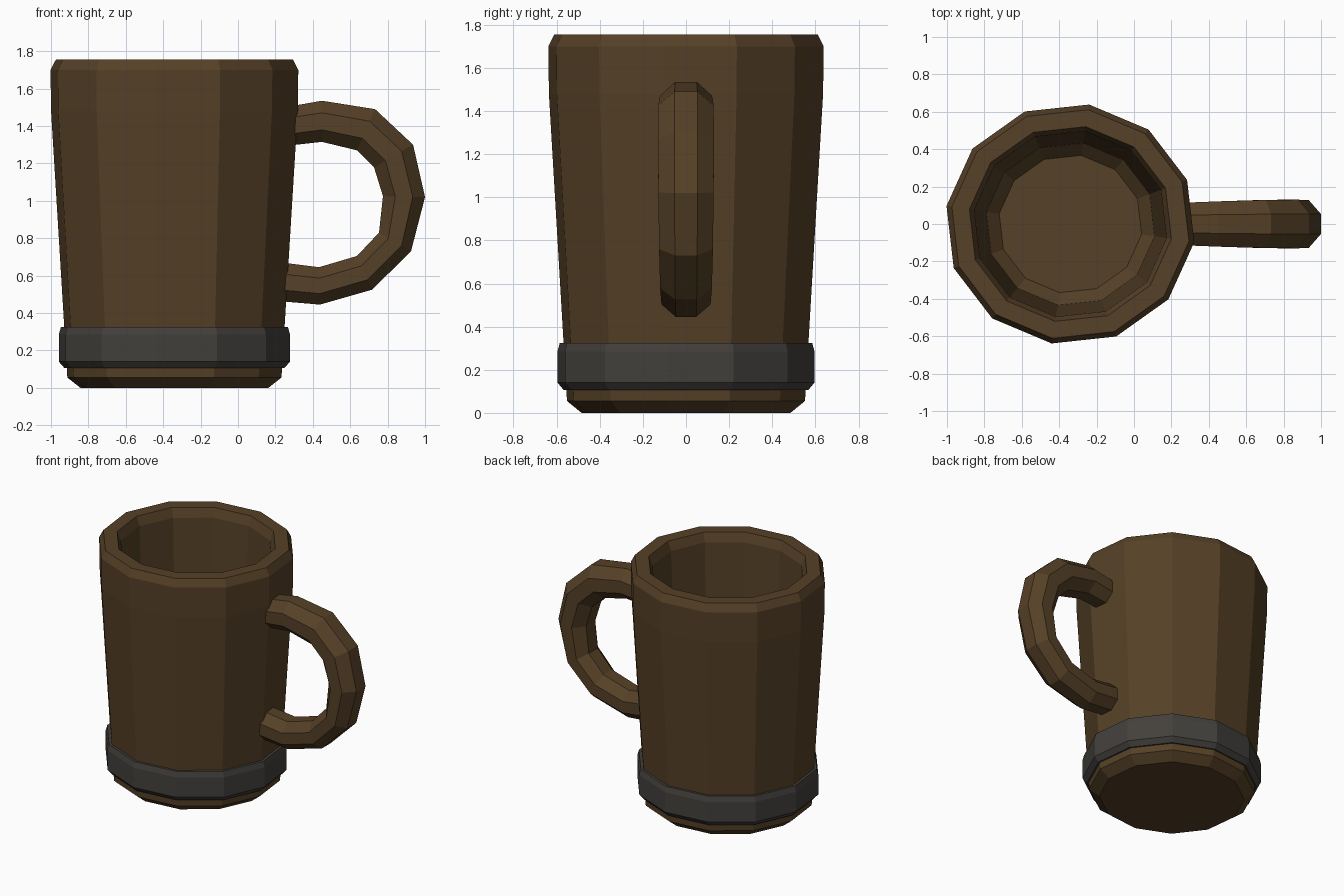
import bpy
import bmesh
import math

cube = bpy.data.objects.get("Cube")
if cube:
    bpy.data.objects.remove(cube, do_unlink=True)

SIDES = 12
TURN = math.radians(-8.6)
CENTRE_X = -0.34
SQUASH = 0.964


def material(name, rgb):
    mat = bpy.data.materials.new(name)
    mat.use_nodes = True
    mat.diffuse_color = (*rgb, 1)
    bsdf = mat.node_tree.nodes["Principled BSDF"]
    bsdf.inputs["Base Color"].default_value = (*rgb, 1)
    bsdf.inputs["Roughness"].default_value = 0.8
    return mat


def loft(name, rings, mat, closed=False):
    """Skin a list of point rings; cap both ends, or join last ring to first."""
    bm = bmesh.new()
    loops = [[bm.verts.new(p) for p in ring] for ring in rings]
    pairs = list(zip(loops, loops[1:]))
    if closed:
        pairs.append((loops[-1], loops[0]))
    else:
        bm.faces.new(loops[0])
        bm.faces.new(loops[-1])
    for a, b in pairs:
        for i in range(len(a)):
            j = (i + 1) % len(a)
            bm.faces.new((a[i], a[j], b[j], b[i]))
    bmesh.ops.recalc_face_normals(bm, faces=bm.faces)
    mesh = bpy.data.meshes.new(name)
    bm.to_mesh(mesh)
    bm.free()
    mesh.materials.append(mat)
    obj = bpy.data.objects.new(name, mesh)
    bpy.context.collection.objects.link(obj)
    return obj


def round_ring(radius, z):
    angles = [TURN + math.tau * i / SIDES for i in range(SIDES)]
    return [(CENTRE_X + radius * math.cos(a),
             SQUASH * radius * math.sin(a), z) for a in angles]


def handle_ring(outer, inner, width):
    """Octagon spanning the outer and inner edge points of the grip."""
    cx, cz = (outer[0] + inner[0]) / 2, (outer[1] + inner[1]) / 2
    hx, hz = (outer[0] - inner[0]) / 2, (outer[1] - inner[1]) / 2
    ring = []
    for i in range(8):
        a = math.tau * (i + 0.5) / 8
        k = 1 / math.cos(math.pi / 8)
        c, s = k * math.cos(a), k * math.sin(a)
        ring.append((cx + hx * c, width * s, cz + hz * c))
    return ring


wood = material("brown wood", (0.092, 0.052, 0.020))
iron = material("dark iron", (0.056, 0.051, 0.045))

# Hollow cup: outside from the base up, over the rim, down to the floor
cup_profile = [(0.508, 0), (0.579, 0.055), (0.667, 1.48), (0.67, 1.70),
               (0.641, 1.755), (0.546, 1.755), (0.52, 1.69),
               (0.455, 0.22), (0.385, 0.15)]
loft("cup", [round_ring(r, z) for r, z in cup_profile], wood)

# Bevelled hoop around the foot
hoop_profile = [(0.56, 0.105), (0.594, 0.105), (0.625, 0.14),
                (0.625, 0.285), (0.614, 0.325), (0.56, 0.325)]
loft("hoop", [round_ring(r, z) for r, z in hoop_profile], iron, closed=True)

# Curved grip: outer edge, inner edge, half width
grip = [((0.22, 1.495), (0.22, 1.29), 0.112),
        ((0.449, 1.535), (0.449, 1.315), 0.121),
        ((0.733, 1.49), (0.636, 1.27), 0.128),
        ((0.936, 1.30), (0.727, 1.18), 0.130),
        ((1.0, 1.02), (0.775, 1.025), 0.128),
        ((0.925, 0.73), (0.754, 0.83), 0.125),
        ((0.717, 0.525), (0.636, 0.705), 0.120),
        ((0.438, 0.445), (0.433, 0.645), 0.114),
        ((0.18, 0.467), (0.18, 0.677), 0.108)]
loft("handle", [handle_ring(*section) for section in grip], wood)
